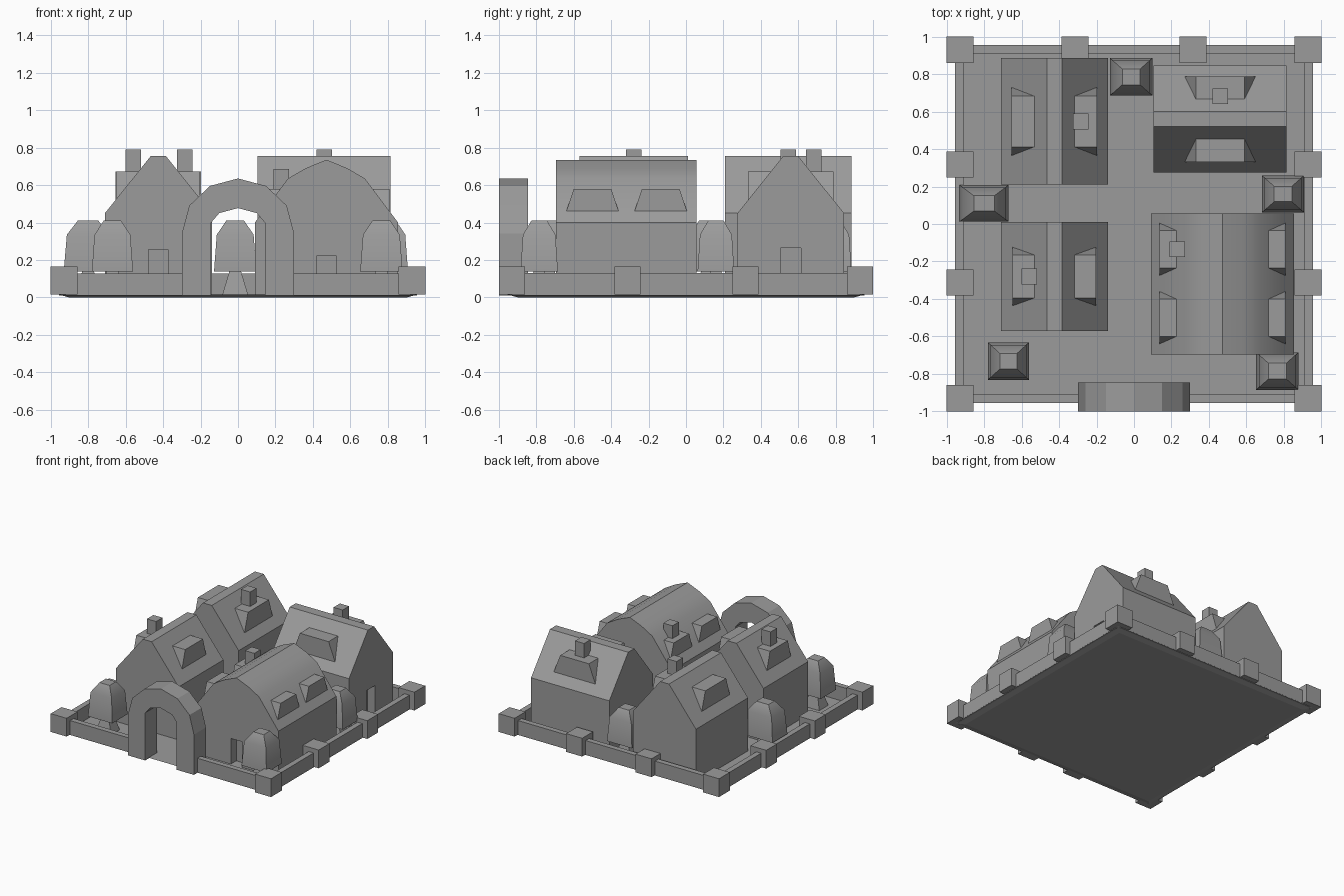
import bpy, bmesh, math
from mathutils import Vector, Matrix

if "Cube" in bpy.data.objects:
    bpy.data.objects.remove(bpy.data.objects["Cube"])

stone = bpy.data.materials.new("plain_grey")
stone.use_nodes = True
GREY = (0.33, 0.33, 0.33, 1)
stone.diffuse_color = GREY
stone.node_tree.nodes["Principled BSDF"].inputs["Base Color"].default_value = GREY


def add(name, bm, smooth=None):
    bmesh.ops.recalc_face_normals(bm, faces=bm.faces)
    mesh = bpy.data.meshes.new(name)
    bm.to_mesh(mesh)
    bm.free()
    mesh.materials.append(stone)
    ob = bpy.data.objects.new(name, mesh)
    bpy.context.collection.objects.link(ob)
    if smooth:
        bpy.ops.object.select_all(action='DESELECT')
        bpy.context.view_layer.objects.active = ob
        ob.select_set(True)
        bpy.ops.object.shade_smooth_by_angle(angle=math.radians(smooth))
    return ob


def prism(name, profile, start, end, place=Matrix(), smooth=None):
    """Extrude an (x, z) outline along y, then move it into place."""
    bm = bmesh.new()
    face = bm.faces.new([bm.verts.new((x, start, z)) for x, z in profile])
    ext = bmesh.ops.extrude_face_region(bm, geom=[face])
    moved = [v for v in ext["geom"] if isinstance(v, bmesh.types.BMVert)]
    bmesh.ops.translate(bm, verts=moved, vec=(0, end - start, 0))
    bm.transform(place)
    return add(name, bm, smooth)


def box(name, centre, size, place=Matrix()):
    bm = bmesh.new()
    bmesh.ops.create_cube(bm, size=1)
    bm.transform(place @ Matrix.Translation(centre) @ Matrix.Diagonal((*size, 1)))
    return add(name, bm)


def stack(name, layers, smooth=None):
    """Loft rectangles given as (centre x, centre y, z, half x, half y)."""
    bm = bmesh.new()
    rings = [[bm.verts.new((x + sx * hx, y + sy * hy, z))
              for sx, sy in ((-1, -1), (1, -1), (1, 1), (-1, 1))]
             for x, y, z, hx, hy in layers]
    for a, b in zip(rings, rings[1:]):
        for i in range(4):
            j = (i + 1) % 4
            bm.faces.new((a[i], a[j], b[j], b[i]))
    bm.faces.new(rings[0])
    bm.faces.new(rings[-1])
    return add(name, bm, smooth)


def mirrored(half):
    return half + [(-x, z) for x, z in reversed(half) if x != 0]


def house(name, place, half, length, door, dormers, chimney, smooth=None):
    """House facing -y in its own frame, with recessed door, dormers and chimney."""
    body = prism(name + "_body", mirrored(half), -length / 2, length / 2, place)
    width, height = door
    cutter = box(name + "_door_cutter", (0, -length / 2, height / 2),
                 (width, 0.14, height), place)
    cutter.hide_render = True
    cut = body.modifiers.new("door_recess", 'BOOLEAN')
    cut.object = cutter
    cut.solver = 'EXACT'
    bpy.ops.object.select_all(action='DESELECT')
    bpy.context.view_layer.objects.active = body
    body.select_set(True)
    bpy.ops.object.modifier_apply(modifier=cut.name)
    bpy.data.objects.remove(cutter)
    if smooth:
        bpy.ops.object.shade_smooth_by_angle(angle=math.radians(smooth))
    # dormers are flared blocks running into the roof on both slopes
    outer, inner, low, top, wide, narrow, spots = dormers
    outline = [(-wide, low), (wide, low), (narrow, top), (-narrow, top)]
    for side in (-1, 1):
        for y in spots:
            turn = place @ Matrix.Translation((0, y, 0)) @ Matrix.Rotation(side * math.pi / 2, 4, 'Z')
            prism(name + "_dormer", outline, -outer, -inner, turn)
    x, y, top = chimney
    box(name + "_chimney", (x, y, top - 0.12), (0.083, 0.083, 0.24), place)


# ground slab with undercut edge
stack("ground", [(0, 0, 0, 0.9, 0.9), (0, 0, 0.015, 0.955, 0.955)])

# boundary walls and posts
for side in (-1, 1):
    box("side_wall", (side * 0.932, 0, 0.07), (0.045, 1.86, 0.118))
    box("front_wall", (side * 0.6, -0.932, 0.07), (0.64, 0.045, 0.118))
    box("back_post", (side * 0.315, 0.93, 0.09), (0.145, 0.14, 0.15))
    for y in (-0.93, -0.312, 0.318, 0.93):
        box("side_post", (side * 0.928, y, 0.09), (0.144, 0.14, 0.15))
box("back_wall", (0, 0.932, 0.07), (1.86, 0.045, 0.118))

# entrance arch
outer = [(0.3, 0.01), (0.3, 0.34), (0.26, 0.49), (0.15, 0.595), (0, 0.635)]
inner = [(0.143, 0.01), (0.143, 0.4), (0.1, 0.45), (0, 0.477)]
prism("entrance_arch", mirrored(outer) + mirrored(inner)[::-1], -1, -0.845)

# three gabled houses
gable = [(0.285, 0.01), (0.285, 0.45), (0.04, 0.755), (0, 0.755)]
half_turn = Matrix.Rotation(math.pi / 2, 4, 'Z')
house("back_left_house", Matrix.Translation((-0.425, 0.547, 0)), gable, 0.675,
      (0.11, 0.26), (0.228, 0.08, 0.48, 0.672, 0.195, 0.135, [0]), (0.14, 0, 0.79))
house("front_left_house", Matrix.Translation((-0.425, -0.28, 0)), gable, 0.58,
      (0.105, 0.255), (0.222, 0.08, 0.48, 0.672, 0.17, 0.115, [0]), (-0.135, 0, 0.79))
house("back_right_house", Matrix.Translation((0.46, 0.56, 0)) @ half_turn, gable, 0.71,
      (0.11, 0.265), (0.228, 0.08, 0.48, 0.672, 0.205, 0.13, [0]), (0.122, 0, 0.79))

# barn with a rounded roof
barn = [(0.382, 0.01), (0.382, 0.4), (0.325, 0.475), (0.205, 0.635), (0.11, 0.69), (0, 0.735)]
house("barn", Matrix.Translation((0.472, -0.32, 0)), barn, 0.75, (0.1, 0.225),
      (0.336, 0.2, 0.44, 0.58, 0.147, 0.1, [-0.18, 0.185]), (-0.242, 0.185, 0.685), smooth=35)

# trees with flared trunks and tapered crowns
for x, y, hx, hy in ((-0.8, 0.11, 0.13, 0.097), (-0.015, 0.785, 0.113, 0.1),
                     (0.795, 0.16, 0.112, 0.098), (0.765, -0.785, 0.113, 0.1),
                     (-0.67, -0.732, 0.11, 0.1)):
    stack("tree_trunk", [(x, y, 0.01, 0.07, 0.06), (x, y, 0.16, 0.025, 0.025)])
    stack("tree_crown", [(x, y, 0.138, hx, hy), (x, y, 0.335, hx * 0.87, hy * 0.87),
                         (x, y, 0.41, hx * 0.42, hy * 0.42)], smooth=50)
